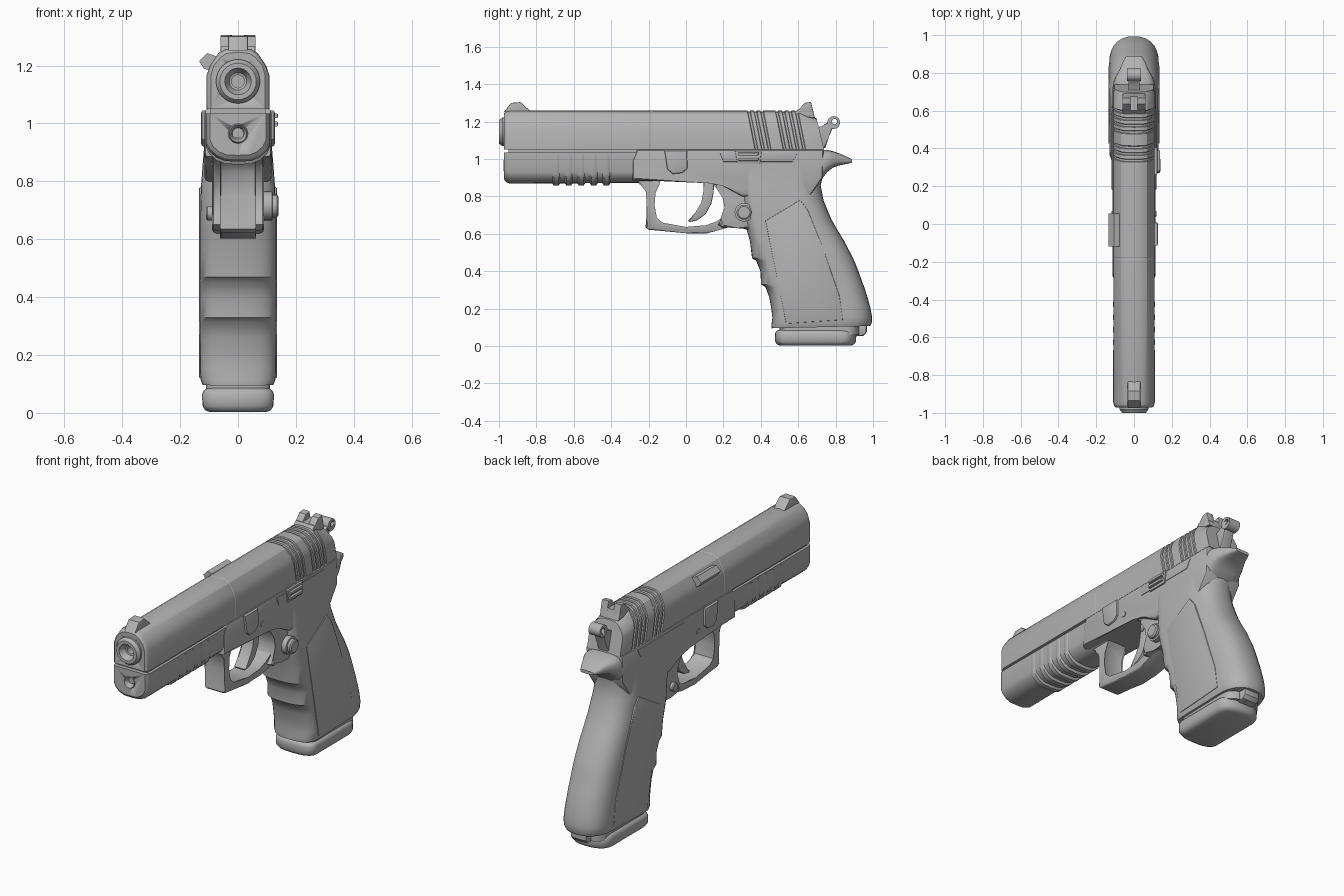
import bpy, bmesh, math
from mathutils import Vector

steel = bpy.data.materials.new("gunmetal grey")
steel.diffuse_color = (0.45, 0.45, 0.45, 1)


def finish(name, bm, angle=35):
    bmesh.ops.recalc_face_normals(bm, faces=bm.faces)
    me = bpy.data.meshes.new(name)
    bm.to_mesh(me)
    bm.free()
    ob = bpy.data.objects.new(name, me)
    me.materials.append(steel)
    bpy.context.collection.objects.link(ob)
    bpy.ops.object.select_all(action='DESELECT')
    ob.select_set(True)
    bpy.context.view_layer.objects.active = ob
    bpy.ops.object.shade_smooth_by_angle(angle=math.radians(angle))
    return ob


def loft(name, rings, angle=35):
    """Skin a list of equal-length point rings and cap both ends."""
    bm = bmesh.new()
    vs = [[bm.verts.new(p) for p in r] for r in rings]
    n = len(vs[0])
    for a, b in zip(vs, vs[1:]):
        for i in range(n):
            j = (i + 1) % n
            bm.faces.new((a[i], a[j], b[j], b[i]))
    bm.faces.new(vs[0])
    bm.faces.new(vs[-1])
    return finish(name, bm, angle)


def prism(name, pts, x0, x1, bevel=0.0):
    """Extrude a (y, z) side profile from x0 to x1, with rounded edges."""
    bm = bmesh.new()
    a = [bm.verts.new((x0, y, z)) for y, z in pts]
    b = [bm.verts.new((x1, y, z)) for y, z in pts]
    n = len(pts)
    caps = [bm.faces.new(a), bm.faces.new(b)]
    for i in range(n):
        j = (i + 1) % n
        bm.faces.new((a[i], a[j], b[j], b[i]))
    if bevel:
        edges = list({e for f in caps for e in f.edges})
        bmesh.ops.bevel(bm, geom=edges, offset=bevel, segments=2, profile=0.5,
                        affect='EDGES', clamp_overlap=True)
    return finish(name, bm)


def lathe(name, prof, c, axis='Y', n=32):
    """Turn (radius, position) pairs about an axis through c."""
    rings = []
    for r, t in prof:
        ring = []
        for k in range(n):
            u, v = r * math.cos(2 * math.pi * k / n), r * math.sin(2 * math.pi * k / n)
            ring.append((c[0] + u, t, c[2] + v) if axis == 'Y' else (t, c[1] + u, c[2] + v))
        rings.append(ring)
    return loft(name, rings)


def cut(ob, cutter):
    m = ob.modifiers.new("cut", 'BOOLEAN')
    m.operation, m.object, m.solver = 'DIFFERENCE', cutter, 'EXACT'
    bpy.context.view_layer.objects.active = ob
    bpy.ops.object.modifier_apply(modifier=m.name)
    bpy.data.objects.remove(cutter)


def mirror_half(half):
    return half + [(-x, z) for x, z in reversed(half) if x > 0.0001]


def grip_ring(f, b, w, z, df=0.08, db=0.15, p=0.75, tilt=0.0, n=7):
    """Horizontal section: rounded front strap, flat sides, rounded backstrap."""
    half = []
    for k in range(n + 1):
        t = math.pi / 2 * k / n
        half.append((w * math.sin(t) ** p, f + df * (1 - math.cos(t) ** p if k < n else 1)))
    for k in range(n + 1):
        t = math.pi / 2 * k / n
        half.append((w * (math.cos(t) ** 0.85 if k < n else 0), b - db * (1 - math.sin(t) ** 0.85)))
    return [(x, y, z + tilt * (y - f)) for x, y in mirror_half(half)[:]]


# slide, with rear serrations as narrower stations along its length
slide_sec = mirror_half([(0, 1.26), (0.045, 1.256), (0.068, 1.243), (0.097, 1.2),
                         (0.109, 1.165), (0.109, 1.05)])
stations = [(-0.972, 0.86), (-0.962, 0.95), (-0.94, 1), (-0.19, 1), (-0.187, 0.985), (-0.18, 0.985),
            (-0.177, 1), (0.34, 1)]
for y in (0.355, 0.39, 0.425, 0.505, 0.54, 0.575, 0.61):
    stations += [(y, 1), (y + 0.003, 0.94), (y + 0.014, 0.94), (y + 0.017, 1)]
stations += [(0.70, 1), (0.725, 0.95)]
rings = []
for y, s in stations:
    sh = 0.2 if y > 0.3 else 0
    drop = 0.035 if y > 0.69 else 0
    rings.append([(x * s, y - sh * (z - 1.12), z - drop * (z - 1.05) / 0.2 - (1 - s) * 0.1 * (z > 1.2))
                  for x, z in slide_sec])
slide = loft("slide", rings, 25)
cut(slide, lathe("bore_cutter", [(0.055, -1.1), (0.055, -0.86)], (0, 0, 1.145)))
prism("slide_core", [(-0.95, 0.95), (-0.95, 1.1), (0.68, 1.1), (0.68, 0.95)], -0.095, 0.095)

# barrel end
lathe("barrel", [(0.07, -0.865), (0.076, -0.96), (0.076, -0.982), (0.063, -1.0), (0.046, -1.0),
                 (0.03, -0.965), (0.022, -0.963), (0.022, -0.885)], (0, 0, 1.145))

# dust cover, rounded below, with guide rod hole
dust_sec = mirror_half([(0, 0.868), (0.045, 0.87), (0.075, 0.882), (0.1, 0.905), (0.111, 0.93),
                        (0.111, 1.035)])


def dust_ring(y, s, dz=0.0):
    return [(x * s, y, 1.035 + (z - 1.035) * s + dz) for x, z in dust_sec]


dust = loft("dust_cover", [dust_ring(-0.972, 0.87), dust_ring(-0.962, 0.95), dust_ring(-0.94, 1),
                           dust_ring(-0.15, 0.97)], 30)
cut(dust, lathe("rod_cutter", [(0.034, -1.1), (0.034, -0.9)], (0, 0, 0.965)))
lathe("guide_rod", [(0.034, -0.89), (0.034, -0.968), (0.03, -0.975), (0.021, -0.96), (0.016, -0.92)],
      (0, 0, 0.965))

# accessory rail ribs
for i in range(5):
    y = -0.715 + i * 0.067
    loft("rail_rib", [dust_ring(y, 0.95, -0.006), dust_ring(y + 0.008, 1, -0.01),
                      dust_ring(y + 0.034, 1, -0.01), dust_ring(y + 0.042, 0.95, -0.006)])

# frame middle and the web behind the trigger
prism("frame", [(-0.285, 0.885), (-0.285, 0.99), (-0.26, 1.05), (0.735, 1.05), (0.73, 0.9), (0.66, 0.8),
                (0.3, 0.8), (0.2, 0.855), (0.13, 0.882)], -0.115, 0.115, 0.012)
prism("trigger_web", [(0.1, 0.89), (0.17, 0.86), (0.21, 0.8), (0.222, 0.74), (0.2, 0.68), (0.17, 0.65),
                      (0.2, 0.63), (0.27, 0.647), (0.33, 0.62), (0.5, 0.7), (0.5, 0.9)],
      -0.09, 0.09, 0.025)

# trigger guard
prism("trigger_guard", [(-0.29, 0.89), (-0.235, 0.868), (-0.205, 0.83), (-0.2, 0.75), (-0.217, 0.635),
                        (-0.2, 0.622), (0.0, 0.603), (0.11, 0.602), (0.17, 0.618), (0.28, 0.65),
                        (0.24, 0.72), (0.2, 0.69), (0.17, 0.658), (0.11, 0.636), (0.0, 0.637),
                        (-0.13, 0.65), (-0.165, 0.68), (-0.178, 0.75), (-0.173, 0.82),
                        (-0.15, 0.87), (-0.13, 0.89)], -0.062, 0.062, 0.01)

# trigger
prism("trigger", [(0.09, 0.9), (0.1, 0.83), (0.088, 0.765), (0.055, 0.71), (0.012, 0.672), (0.016, 0.663),
                  (0.06, 0.672), (0.105, 0.705), (0.135, 0.76), (0.148, 0.82), (0.15, 0.9)],
      -0.035, 0.035, 0.01)
lathe("trigger_pin", [(0.01, -0.04), (0.01, 0.04)], (0, 0.115, 0.845), 'X', 12)

# grip: (z, front, back, half width)
grip = [(0.095, 0.458, 0.985, 0.122), (0.115, 0.457, 0.994, 0.13), (0.15, 0.462, 0.994, 0.132),
        (0.2, 0.456, 0.985, 0.132), (0.26, 0.445, 0.969, 0.131), (0.315, 0.425, 0.952, 0.131),
        (0.33, 0.401, 0.946, 0.131), (0.4, 0.398, 0.922, 0.131), (0.455, 0.376, 0.9, 0.131),
        (0.47, 0.353, 0.893, 0.131), (0.56, 0.342, 0.847, 0.131), (0.62, 0.325, 0.81, 0.131),
        (0.68, 0.31, 0.776, 0.131), (0.78, 0.3, 0.735, 0.128), (0.86, 0.29, 0.72, 0.122),
        (0.92, 0.28, 0.735, 0.117), (0.97, 0.28, 0.75, 0.115), (1.045, 0.28, 0.755, 0.112)]
loft("grip", [grip_ring(f, b, w, z, tilt=0.03 * max(0, 1 - z / 0.4)) for z, f, b, w in grip], 40)

# beavertail, lofted backwards
tail = []
for y, w, z0, z1 in [(0.6, 0.114, 0.84, 1.05), (0.72, 0.113, 0.885, 1.05), (0.755, 0.108, 0.93, 1.048),
                     (0.785, 0.095, 0.954, 1.042), (0.82, 0.075, 0.966, 1.03), (0.86, 0.058, 0.974, 1.012),
                     (0.888, 0.042, 0.981, 0.999)]:
    ring = []
    for k in range(24):
        a = 2 * math.pi * k / 24
        c, s = math.cos(a), math.sin(a)
        ring.append((w * math.copysign(abs(c) ** 0.6, c), y,
                     (z0 + z1) / 2 + (z1 - z0) / 2 * math.copysign(abs(s) ** 0.6, s)))
    tail.append(ring)
loft("beavertail", tail, 40)

# magazine and its base pad
loft("magazine_body", [grip_ring(0.5, 0.93, 0.11, z, 0.05, 0.08) for z in (0.06, 0.11)])
loft("magazine_base", [grip_ring(0.475 + i, 0.91 - i, 0.124 - i, z, 0.06, 0.08)
                       for z, i in ((0.003, 0.025), (0.01, 0.01), (0.025, 0.001), (0.065, 0), (0.078, 0.006),
                                    (0.086, 0.02))], 40)
prism("base_lug", [(0.88, 0.05), (0.95, 0.055), (0.967, 0.075), (0.967, 0.115), (0.88, 0.115)],
      -0.05, 0.05, 0.012)

# parts found on both sides
for s in (-1, 1):
    prism("grip_panel", [(0.425, 0.67), (0.61, 0.78), (0.65, 0.73), (0.73, 0.53), (0.82, 0.27), (0.84, 0.14),
                         (0.535, 0.12), (0.5, 0.3)], s * 0.1, s * 0.134, 0.003)
    prism("takedown_plate", [(-0.115, 1.045), (0.005, 1.045), (0.008, 0.95), (-0.02, 0.925), (-0.07, 0.92),
                             (-0.1, 0.945)], s * 0.1, s * 0.127, 0.008)
    lathe("frame_pin", [(0.015, s * 0.1), (0.015, s * 0.119)], (0, 0.055, 0.935), 'X', 16)
    prism("slide_stop_rail", [(0.18, 1.035), (0.6, 1.035), (0.57, 0.985), (0.2, 0.985)],
          s * 0.1, s * 0.118, 0.003)

# safety lever on the right
prism("safety_plate", [(0.262, 1.045), (0.405, 1.045), (0.395, 0.975), (0.275, 0.975)], 0.1, 0.124, 0.004)
for z in (0.99, 1.018):
    prism("safety_ridge", [(0.28, z), (0.28, z + 0.016), (0.39, z + 0.016), (0.385, z)], 0.11, 0.138, 0.004)

# magazine release button, and its small end on the left
lathe("magazine_release", [(0.05, 0.06), (0.05, 0.118), (0.04, 0.12), (0.04, 0.134), (0.032, 0.14)],
      (0, 0.31, 0.715), 'X', 16)
lathe("release_end", [(0.025, -0.06), (0.025, -0.105), (0.02, -0.11)], (0, 0.25, 0.69), 'X', 16)

# extractor block on the upper left of the slide
loft("extractor", [[(x, y, z) for x, z in ((-0.08, 1.175), (-0.118, 1.19), (-0.134, 1.215),
                                           (-0.107, 1.243), (-0.07, 1.23))] for y in (-0.12, 0.055)])

# sights
prism("front_sight", [(-0.975, 1.25), (-0.935, 1.3), (-0.885, 1.304), (-0.825, 1.25)], -0.034, 0.034, 0.006)
prism("rear_sight_base", [(0.565, 1.23), (0.6, 1.268), (0.675, 1.268), (0.69, 1.22)], -0.06, 0.06, 0.004)
for s in (-1, 1):
    prism("rear_sight_post", [(0.59, 1.25), (0.635, 1.3), (0.668, 1.305), (0.682, 1.25)],
          s * 0.018, s * 0.061, 0.004)

# hammer with ring spur
prism("hammer_arm", [(0.66, 1.06), (0.66, 1.16), (0.73, 1.17), (0.765, 1.205), (0.79, 1.18), (0.765, 1.12),
                     (0.745, 1.06)], -0.03, 0.03, 0.006)
ring = lathe("hammer_ring", [(0.034, -0.036), (0.034, 0.036)], (0, 0.79, 1.195), 'X', 24)
cut(ring, lathe("ring_cutter", [(0.014, -0.1), (0.014, 0.1)], (0, 0.795, 1.2), 'X', 16))
